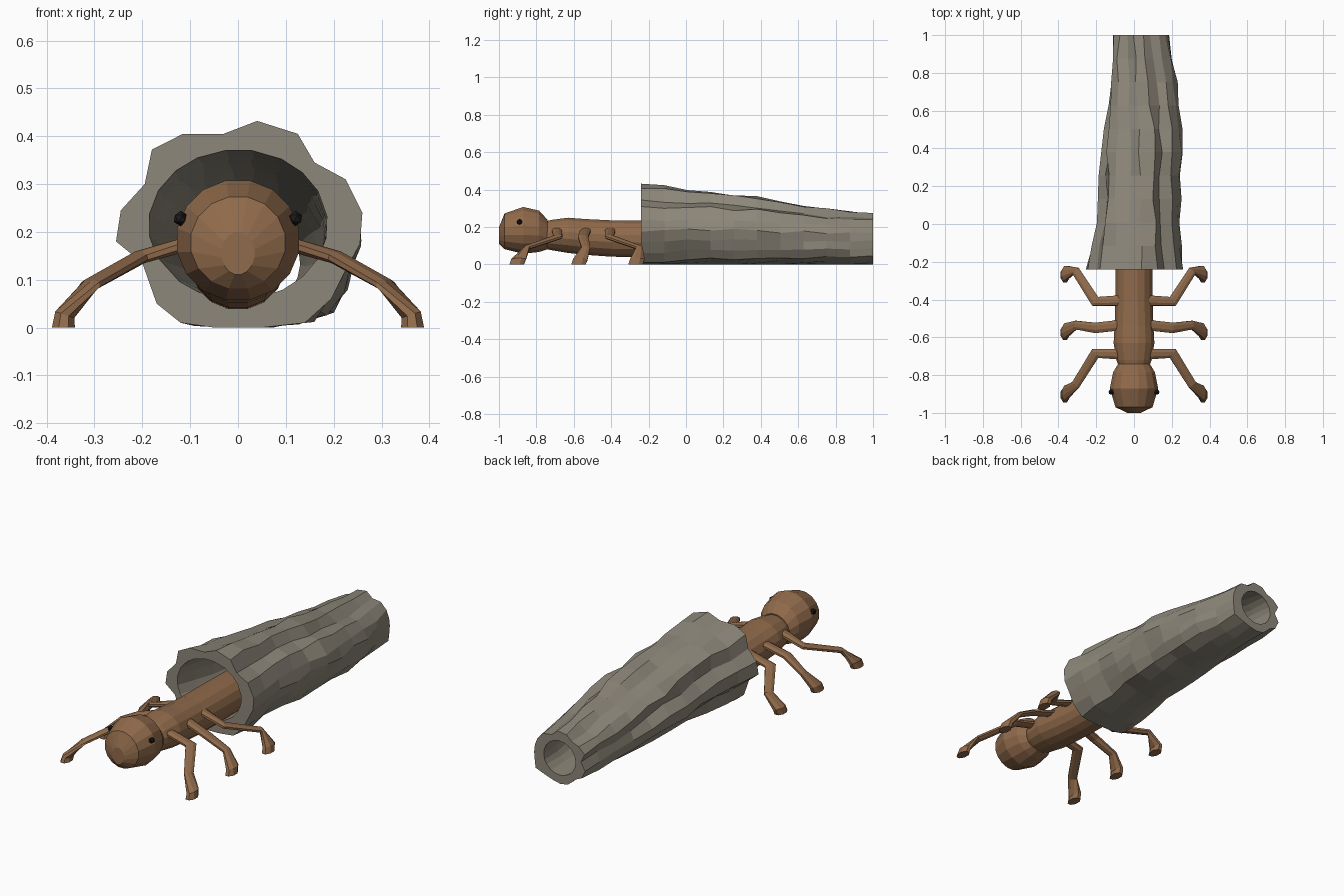
import bpy, bmesh, math, random
from mathutils import Vector

random.seed(4)
if "Cube" in bpy.data.objects:
    bpy.data.objects.remove(bpy.data.objects["Cube"])


def material(name, rgb):
    m = bpy.data.materials.new(name)
    m.use_nodes = True
    m.diffuse_color = (*rgb, 1)
    bsdf = m.node_tree.nodes["Principled BSDF"]
    bsdf.inputs["Base Color"].default_value = (*rgb, 1)
    bsdf.inputs["Roughness"].default_value = 0.9
    return m


BROWN = material("warm brown", (0.28, 0.145, 0.07))
GREY = material("stone grey", (0.27, 0.245, 0.195))
BLACK = material("eye black", (0.012, 0.01, 0.01))


def finish(name, bm, mat):
    bmesh.ops.recalc_face_normals(bm, faces=bm.faces)
    mesh = bpy.data.meshes.new(name)
    bm.to_mesh(mesh)
    bm.free()
    mesh.materials.append(mat)
    ob = bpy.data.objects.new(name, mesh)
    bpy.context.collection.objects.link(ob)
    return ob


def loft(name, rings, mat, closed=False):
    """Skin a list of rings; closed joins the last ring to the first."""
    bm = bmesh.new()
    loops = [[bm.verts.new(p) for p in ring] for ring in rings]
    n = len(loops[0])
    pairs = list(zip(loops, loops[1:]))
    if closed:
        pairs.append((loops[-1], loops[0]))
    else:
        bm.faces.new(loops[0])
        bm.faces.new(loops[-1])
    for a, b in pairs:
        for i in range(n):
            j = (i + 1) % n
            bm.faces.new((a[i], a[j], b[j], b[i]))
    return finish(name, bm, mat)


def oval(center, u, v, n):
    c, u, v = Vector(center), Vector(u), Vector(v)
    return [c + u * math.cos(2 * math.pi * (i + 0.5) / n)
            + v * math.sin(2 * math.pi * (i + 0.5) / n) for i in range(n)]


def body_part(name, profile):
    # profile rows: y, bottom z, top z, half width
    rings = [oval((0, y, (lo + hi) / 2), (w, 0, 0), (0, 0, (hi - lo) / 2), 16)
             for y, lo, hi, w in profile]
    return loft(name, rings, BROWN)


# Head and long body
body_part("head", [
    (-1.0, 0.11, 0.20, 0.035), (-0.97, 0.08, 0.275, 0.10),
    (-0.87, 0.055, 0.31, 0.13), (-0.785, 0.065, 0.29, 0.113),
    (-0.74, 0.08, 0.24, 0.085)])
body_part("body", [
    (-0.76, 0.085, 0.23, 0.08), (-0.72, 0.075, 0.24, 0.095),
    (-0.63, 0.06, 0.252, 0.11), (-0.54, 0.05, 0.245, 0.105),
    (-0.40, 0.04, 0.238, 0.10), (-0.20, 0.036, 0.236, 0.10),
    (0.2, 0.04, 0.23, 0.095), (0.42, 0.06, 0.2, 0.07), (0.5, 0.1, 0.16, 0.03)])

# Eyes and three pairs of legs
LEGS = {"front": (-0.69, -0.685, -0.85, -0.905),
        "middle": (-0.535, -0.55, -0.535, -0.575),
        "rear": (-0.405, -0.41, -0.25, -0.27)}
for side, s in (("left", 1), ("right", -1)):
    bm = bmesh.new()
    bmesh.ops.create_icosphere(bm, subdivisions=1, radius=0.016)
    bmesh.ops.translate(bm, verts=bm.verts, vec=(s * 0.12, -0.89, 0.228))
    finish(side + "_eye", bm, BLACK)

    for place, (hip, knee, ankle, foot) in LEGS.items():
        path = [Vector(p) for p in ((0.07, hip, 0.185), (0.205, knee, 0.147),
                                    (0.308, ankle, 0.09), (0.362, foot + 0.01, 0.027))]
        sizes = [(0.03, 0.016), (0.03, 0.014), (0.025, 0.013), (0.042, 0.024)]
        rings = []
        for i, (p, (w, h)) in enumerate(zip(path, sizes)):
            t = (path[min(i + 1, 3)] - path[max(i - 1, 0)]).normalized()
            across = t.cross(Vector((0, 0, 1))).normalized()
            up = across.cross(t)
            if i == 3:
                across, up = Vector((0, -1, 0)), Vector((0.9, 0, 0.3))
            rings.append(oval(p, across * w, up * h, 8))
        rings.append(oval((0.365, foot, 0), (0, -0.042, 0), (0.026, 0, 0), 8))
        rings = [[Vector((s * p.x, p.y, max(p.z, 0))) for p in r] for r in rings]
        loft(f"{side}_{place}_leg", rings, BROWN)

# Rough hollow case: the mouth outline twists and shrinks towards the back
MOUTH = [(.26, .24), (.225, .31), (.16, .345), (.125, .405), (.04, .432),
         (-.03, .405), (-.115, .405), (-.18, .372), (-.195, .3), (-.245, .245),
         (-.255, .18), (-.2, .135), (-.17, .05), (-.12, .01), (-.05, 0),
         (.05, 0), (.14, .01), (.195, .06), (.225, .12), (.255, .175)]
STATIONS = [(-0.24, 0, 0.255, 0.43), (0, 0.015, 0.217, 0.405),
            (0.25, 0.03, 0.215, 0.375), (0.5, 0.045, 0.205, 0.335),
            (0.75, 0.045, 0.18, 0.295), (1.0, 0.037, 0.152, 0.27)]


def station(y):
    for a, b in zip(STATIONS, STATIONS[1:]):
        if y <= b[0]:
            f = (y - a[0]) / (b[0] - a[0])
            return [p + (q - p) * f for p, q in zip(a[1:], b[1:])]


outer, inner = [], []
for k in range(11):
    y = -0.24 + 1.24 * k / 10
    cx, half, top = station(y)
    twist = 0.4 * k / 10
    ring, bore = [], []
    f = k / 10
    for x, z in MOUTH:
        u, v = x / 0.255, (z - 0.215) / 0.215
        a = math.atan2(v, u) + twist
        r = math.hypot(u, v) * (1 + (random.uniform(-0.055, 0.045) if k else 0))
        if k:
            a += random.uniform(-0.05, 0.05)
        ring.append(Vector((cx + half * r * math.cos(a), y,
                            max(0, top / 2 * (1 + r * math.sin(a))))))
        bore.append(Vector((cx + (0.187 - 0.094 * f) * math.cos(a), y,
                            top / 2 + (0.157 - 0.067 * f) * math.sin(a))))
    outer.append(ring)
    inner.append(bore)
loft("case", outer + inner[::-1], GREY, closed=True)
